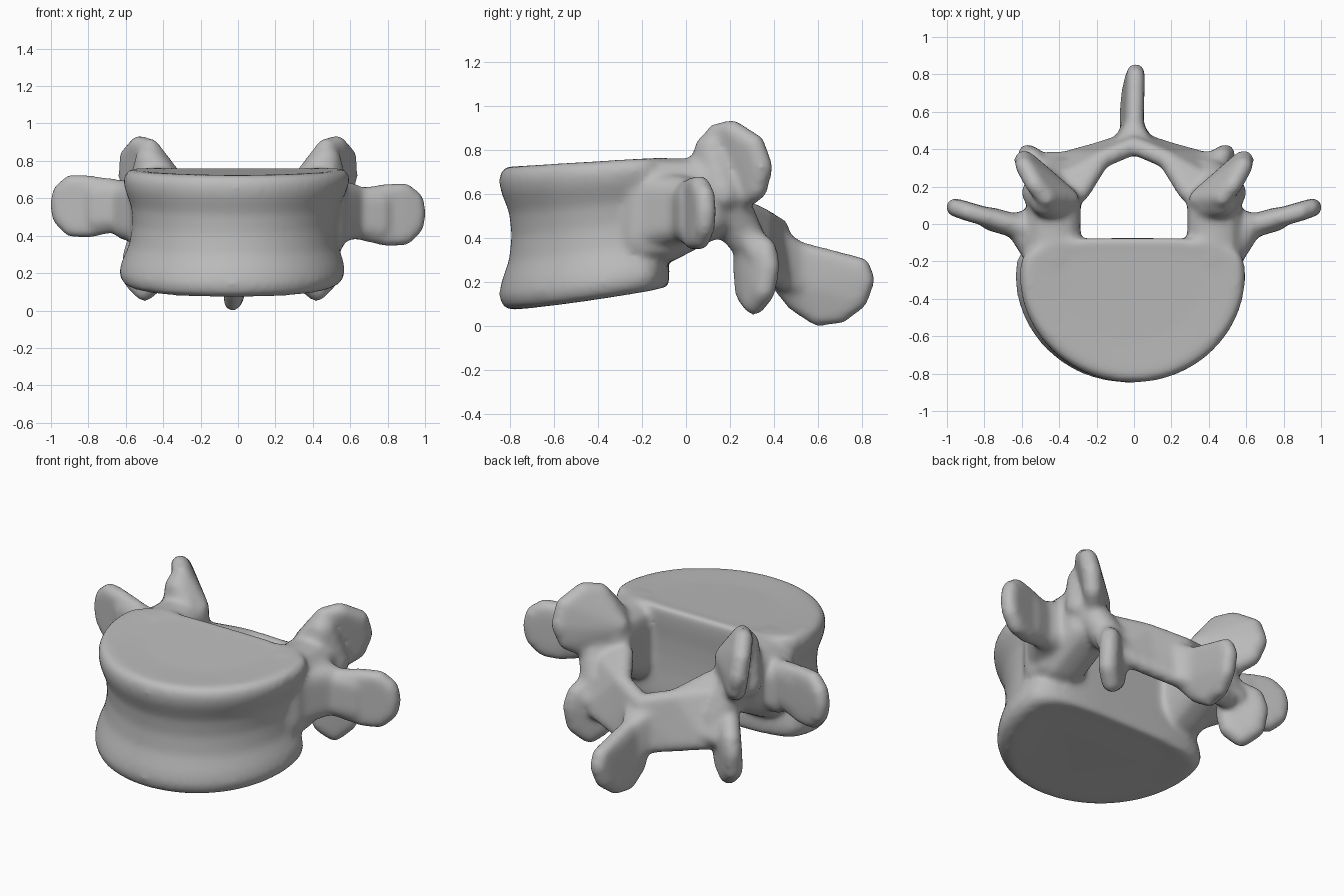
import bpy, bmesh, math
from mathutils import Vector

cube = bpy.data.objects.get("Cube")
if cube:
    bpy.data.objects.remove(cube, do_unlink=True)

bone = bpy.data.materials.new("bone grey")
bone.use_nodes = True
GREY = (0.5, 0.5, 0.5, 1)
bone.diffuse_color = GREY
bone.node_tree.nodes["Principled BSDF"].inputs["Base Color"].default_value = GREY

mesh = bpy.data.meshes.new("vertebra")
bm = bmesh.new()


def rounded_hull(points, r, side=1, shift=(0, 0, 0)):
    """Closed convex lump wrapped around equal balls; side -1 mirrors it."""
    part = bmesh.new()
    for p in points:
        c = Vector(p) + Vector(shift)
        c.x *= side
        ball = bmesh.ops.create_icosphere(part, subdivisions=2, radius=r)
        bmesh.ops.translate(part, verts=ball["verts"], vec=c)
    # Wrap the balls and copy only the outer skin
    bmesh.ops.delete(part, geom=part.faces[:] + part.edges[:], context="EDGES_FACES")
    bmesh.ops.convex_hull(part, input=part.verts[:])
    bmesh.ops.delete(part, geom=[v for v in part.verts if not v.link_faces], context="VERTS")
    bmesh.ops.recalc_face_normals(part, faces=part.faces[:])
    copies = {v: bm.verts.new(v.co) for v in part.verts}
    for f in part.faces:
        bm.faces.new([copies[v] for v in f.verts])
    part.free()


# Body: waisted drum with a round front and a flat back
def signed_power(v):
    return math.copysign(abs(v) ** 0.45, v)


def body_point(a, t, s):
    cx, sy = math.cos(a), math.sin(a)
    if sy < 0:
        x, y = 0.605 * cx * s, -0.27 + 0.58 * sy * s
    else:
        x = 0.605 * signed_power(cx) * s * (1 - 0.1 * sy)
        y = -0.27 + 0.195 * signed_power(sy) * (0.4 + 0.6 * s)
    run = max(0.0, (y + 0.84) / 0.74)
    low, high = 0.068 + 0.1 * run ** 1.3, 0.722 + 0.045 * run
    return Vector((x - 0.005 - 0.03 * (1 - t), y, low + (high - low) * t))


profile = [(0.015, 0.6), (0, 0.9), (0.03, 0.97), (0.11, 1), (0.2, 0.98), (0.35, 0.92), (0.52, 0.9),
           (0.68, 0.92), (0.83, 0.985), (0.91, 1), (0.975, 0.98), (1, 0.93), (0.985, 0.6)]
N = 64
rings = [[bm.verts.new(body_point(math.tau * i / N, t, s)) for i in range(N)] for t, s in profile]
for lower, upper in zip(rings, rings[1:]):
    for i in range(N):
        j = (i + 1) % N
        bm.faces.new((lower[i], lower[j], upper[j], upper[i]))
bm.faces.new(rings[0][::-1])
bm.faces.new(rings[-1])

# Paired parts: each arch half with its processes, slightly uneven left to right
for side in (1, -1):
    lift = (0, 0, 0) if side > 0 else (0, 0, 0.045)
    spread = (0, 0, 0) if side > 0 else (0.08, 0, 0)
    # Pedicle, with a sloping underside
    rounded_hull([(x, y, z) for x in (0.4, 0.46) for y, z in
                  ((-0.2, 0.64), (-0.2, 0.4), (-0.11, 0.4), (0.1, 0.64), (0.1, 0.51))], 0.12, side)
    # Flare from the body into the transverse process
    rounded_hull([(0.47, -0.22, 0.62), (0.47, -0.22, 0.42), (0.6, -0.015, 0.6), (0.6, -0.015, 0.46)],
                 0.085, side)
    rounded_hull([(0.58, -0.025, 0.59), (0.58, -0.025, 0.46), (0.76, 0.025, 0.58), (0.76, 0.025, 0.44)],
                 0.065, side, lift)
    # Transverse process
    rounded_hull([(0.58, -0.02, 0.6), (0.58, -0.02, 0.44), (0.8, 0.04, 0.63), (0.89, 0.065, 0.635),
                  (0.945, 0.085, 0.59), (0.96, 0.09, 0.52), (0.945, 0.085, 0.45), (0.89, 0.065, 0.395),
                  (0.8, 0.04, 0.39)], 0.05, side, lift)
    # Superior articular process
    rounded_hull([(0.34, 0.13, 0.7), (0.47, 0.14, 0.87), (0.53, 0.21, 0.885), (0.585, 0.31, 0.82),
                  (0.59, 0.345, 0.72), (0.56, 0.32, 0.62), (0.42, 0.17, 0.52)], 0.053, side)
    rounded_hull([(0.42, 0.08, 0.62), (0.41, 0.1, 0.72), (0.47, 0.12, 0.8), (0.52, 0.17, 0.6)], 0.085, side)
    # Isthmus leading down to the inferior process
    rounded_hull([(0.38, 0.15, 0.53), (0.47, 0.2, 0.57), (0.4, 0.27, 0.4)], 0.09, side)
    # Inferior articular process
    rounded_hull([(0.4, 0.27, 0.42), (0.34, 0.265, 0.25), (0.36, 0.275, 0.15), (0.42, 0.31, 0.1),
                  (0.48, 0.355, 0.16), (0.49, 0.375, 0.27), (0.47, 0.36, 0.35)], 0.055, side, spread)
    rounded_hull([(0.37, 0.24, 0.48), (0.34, 0.33, 0.32), (0.46, 0.33, 0.32), (0.43, 0.24, 0.48)], 0.06, side)
    # Lamina: two sloping plates round the canal
    rounded_hull([(0.285, 0.17, 0.56), (0.36, 0.24, 0.52), (0.18, 0.34, 0.49), (0.19, 0.39, 0.24),
                  (0.37, 0.34, 0.28)], 0.052, side)
    rounded_hull([(0.19, 0.34, 0.49), (0, 0.42, 0.44), (0, 0.45, 0.2), (0.19, 0.39, 0.24)], 0.052, side)

# Spinous process with a flared root
rounded_hull([(0, 0.42, 0.36), (0, 0.6, 0.3), (0.01, 0.79, 0.265), (0.01, 0.812, 0.21), (0, 0.78, 0.12),
              (-0.02, 0.7, 0.058), (-0.03, 0.6, 0.045), (-0.03, 0.5, 0.11), (0, 0.43, 0.2)], 0.05)
rounded_hull([(0.05, 0.43, 0.38), (-0.05, 0.43, 0.38), (0, 0.52, 0.33), (-0.01, 0.54, 0.16),
              (0.06, 0.43, 0.22), (-0.06, 0.43, 0.22)], 0.05)

bm.to_mesh(mesh)
bm.free()
mesh.materials.append(bone)
vertebra = bpy.data.objects.new("vertebra", mesh)
bpy.context.collection.objects.link(vertebra)

# Fuse the parts into one bone and soften the joints
fuse = vertebra.modifiers.new("fuse", "REMESH")
fuse.mode = "VOXEL"
fuse.voxel_size = 0.016
soften = vertebra.modifiers.new("soften", "SMOOTH")
soften.factor = 0.5
soften.iterations = 14
bpy.context.view_layer.objects.active = vertebra
vertebra.select_set(True)
for name in ("fuse", "soften"):
    bpy.ops.object.modifier_apply(modifier=name)
bpy.ops.object.shade_smooth_by_angle(angle=math.radians(50))
